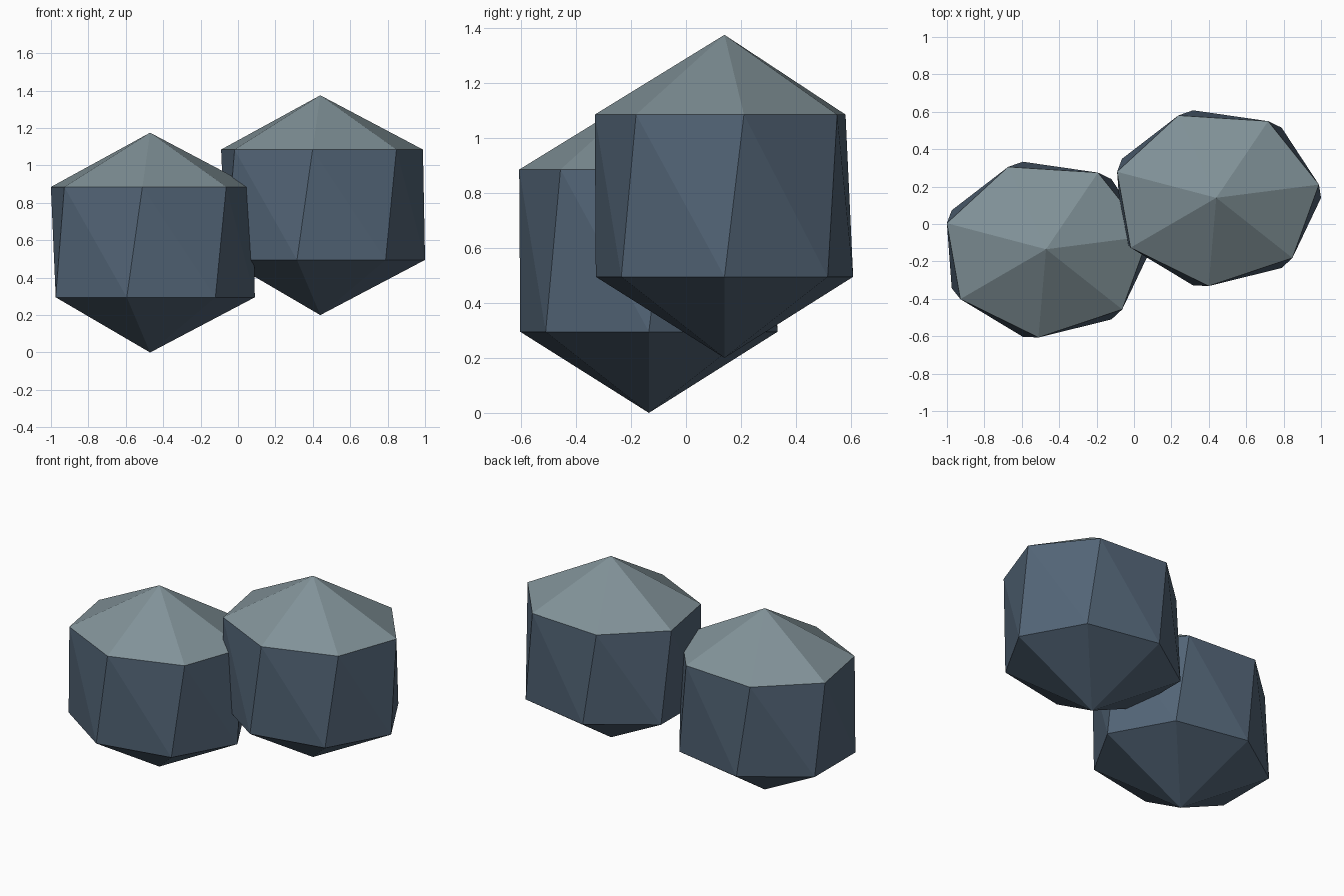
import bpy, bmesh, math

if "Cube" in bpy.data.objects:
    bpy.data.objects.remove(bpy.data.objects["Cube"])

SIDES = 7
TWIST = 0.15            # upper ring is turned slightly against the lower one


def srgb(r, g, b):
    lin = [((c / 255 + 0.055) / 1.055) ** 2.4 for c in (r, g, b)]
    return (*lin, 1.0)


def material(name, rgb):
    m = bpy.data.materials.new(name)
    m.diffuse_color = srgb(*rgb)
    m.use_nodes = True
    m.node_tree.nodes["Principled BSDF"].inputs["Base Color"].default_value = m.diffuse_color
    return m


slate = material("slate blue", (82, 100, 118))
pale = material("pale grey stone", (129, 146, 152))


def ring(bm, rx, ry, z, turn):
    step = math.tau / SIDES
    return [bm.verts.new((rx * math.cos(i * step + turn),
                          ry * math.sin(i * step + turn), z))
            for i in range(SIDES)]


def boulder(name, location):
    bm = bmesh.new()
    bottom = bm.verts.new((0, 0, 0))
    low = ring(bm, 0.56, 0.48, 0.295, 0)
    high = ring(bm, 0.555, 0.473, 0.885, TWIST)
    top = bm.verts.new((0, 0, 1.175))
    for i in range(SIDES):
        j = (i + 1) % SIDES
        # lower point and twisted wall
        bm.faces.new((bottom, low[j], low[i]))
        bm.faces.new((low[i], low[j], high[i]))
        bm.faces.new((low[j], high[j], high[i]))
        # pale cap
        bm.faces.new((high[i], high[j], top)).material_index = 1
    mesh = bpy.data.meshes.new(name)
    bm.to_mesh(mesh)
    bm.free()
    mesh.materials.append(slate)
    mesh.materials.append(pale)
    ob = bpy.data.objects.new(name, mesh)
    ob.location = location
    bpy.context.collection.objects.link(ob)


# Two identical stones, the right one further back and higher
boulder("left_boulder", (-0.47, -0.135, 0))
boulder("right_boulder", (0.44, 0.14, 0.2))
